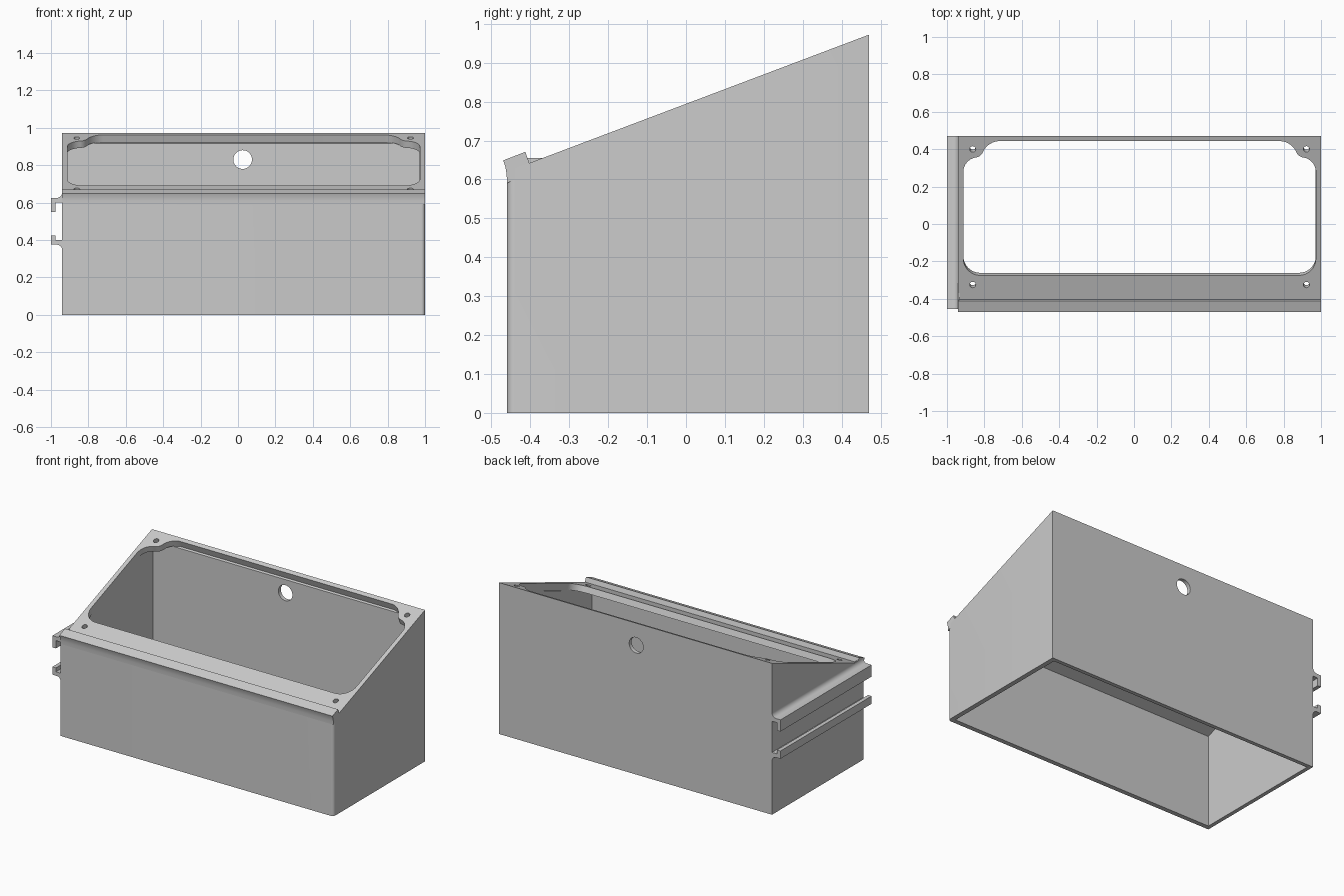
import bpy, bmesh, math
from mathutils import Vector

old = bpy.data.objects.get("Cube")
if old:
    bpy.data.objects.remove(old)

LEFT, RIGHT, FRONT, BACK = -0.94, 1.0, -0.46, 0.47
MID = (LEFT + RIGHT) / 2
TOP, SLOPE = 0.972, 0.378
WALL, PLATE = 0.025, 0.042
NORMAL = Vector((0, -SLOPE, 1)).normalized()

grey = bpy.data.materials.new("light_grey")
grey.use_nodes = True
COLOUR = (0.6, 0.6, 0.6, 1)
grey.diffuse_color = COLOUR
grey.node_tree.nodes["Principled BSDF"].inputs["Base Color"].default_value = COLOUR


def top_z(y):
    return TOP - SLOPE * (BACK - y)


def prism(name, ring_a, ring_b):
    """Solid between two matching rings of points."""
    bm = bmesh.new()
    a = [bm.verts.new(p) for p in ring_a]
    b = [bm.verts.new(p) for p in ring_b]
    bm.faces.new(a)
    bm.faces.new(b)
    for i in range(len(a)):
        j = (i + 1) % len(a)
        bm.faces.new((a[i], a[j], b[j], b[i]))
    bmesh.ops.recalc_face_normals(bm, faces=bm.faces)
    mesh = bpy.data.meshes.new(name)
    bm.to_mesh(mesh)
    bm.free()
    mesh.materials.append(grey)
    obj = bpy.data.objects.new(name, mesh)
    bpy.context.collection.objects.link(obj)
    return obj


def along_x(name, profile, x0, x1):
    return prism(name, [(x0, y, z) for y, z in profile], [(x1, y, z) for y, z in profile])


def along_y(name, profile, y0, y1):
    return prism(name, [(x, y0, z) for x, z in profile], [(x, y1, z) for x, z in profile])


def through_plate(name, plan, depth):
    """Cutter at right angles to the sloping top."""
    pts = [Vector((x, y, top_z(y))) for x, y in plan]
    return prism(name, [p + NORMAL * 0.06 for p in pts], [p - NORMAL * depth for p in pts])


def circle(cx, cy, r, n=24):
    return [(cx + r * math.cos(math.tau * i / n), cy + r * math.sin(math.tau * i / n))
            for i in range(n)]


def rounded(corners, steps=8):
    """Round each (x, y, distance) corner with a circular-looking arc."""
    out = []
    for i, (x, y, d) in enumerate(corners):
        c = Vector((x, y))
        before = Vector(corners[i - 1][:2])
        after = Vector(corners[(i + 1) % len(corners)][:2])
        p = c + (before - c).normalized() * d
        q = c + (after - c).normalized() * d
        for k in range(steps + 1):
            t = k / steps
            wa, wc, wb = (1 - t) ** 2, 1.414 * t * (1 - t), t * t
            out.append(tuple((p * wa + c * wc + q * wb) / (wa + wc + wb)))
    return out


def select(obj):
    bpy.ops.object.select_all(action="DESELECT")
    obj.select_set(True)
    bpy.context.view_layer.objects.active = obj


def cut(obj, cutter):
    mod = obj.modifiers.new("cut", "BOOLEAN")
    mod.operation, mod.solver, mod.object = "DIFFERENCE", "EXACT", cutter
    select(obj)
    bpy.ops.object.modifier_apply(modifier=mod.name)
    bpy.data.objects.remove(cutter)


# Wedge-shaped box with one rounded front corner
box = along_x("housing", [(FRONT, 0), (BACK, 0), (BACK, TOP), (FRONT, top_z(FRONT))], LEFT, RIGHT)
bm = bmesh.new()
bm.from_mesh(box.data)
corner = [e for e in bm.edges
          if all(v.co.x > 0.99 and v.co.y < FRONT + 0.01 for v in e.verts)]
bmesh.ops.bevel(bm, geom=corner, offset=0.02, segments=6, profile=0.5, affect="EDGES")
bm.to_mesh(box.data)
bm.free()

# Hollow interior, open at the bottom
y0, y1 = FRONT + 0.03, BACK - WALL
cut(box, along_x("cavity_cutter", [(y0, -0.1), (y1, -0.1), (y1, top_z(y1) - PLATE),
                                   (y0, top_z(y0) - PLATE)], LEFT + WALL, RIGHT - 0.03))

# Large opening with corner pads for the screws
half = 0.9425
side = [(half, -0.275, 0.09), (half, 0.345, 0.065), (half - 0.095, 0.36, 0.025),
        (half - 0.13, 0.443, 0.06)]
corners = [(MID + x, y, d) for x, y, d in side]
corners += [(MID - x, y, d) for x, y, d in reversed(side)]
cut(box, through_plate("opening_cutter", rounded(corners), PLATE + 0.002))

# Four screw holes
for sx in (-1, 1):
    for y in (-0.325, 0.4):
        cut(box, through_plate("screw_cutter", circle(MID + sx * 0.892, y, 0.016), 0.08))

# Cable hole in the back
cut(box, along_y("cable_cutter", circle(0.025, 0.83, 0.05, 40), 0.4, 0.55))

# Raised lip flaring out along the top front edge
lip = along_x("front_lip", [(FRONT, 0.59), (-0.461, 0.612), (-0.464, 0.632), (-0.47, 0.649),
                            (-0.413, 0.671), (-0.402, 0.64), (-0.44, 0.6)], LEFT, RIGHT)

# Hooked rails on the right side, each with a curved root
OUT, HOOK, ROOT = -1.0, -0.975, LEFT + 0.008


def root_curve(z, sign, r=0.03):
    return [(LEFT - r + r * math.sin(a), z + sign * r * (1 - math.cos(a)))
            for a in (math.pi / 2 * i / 8 for i in range(9))]


upper = [(OUT, 0.55), (OUT, 0.625)] + root_curve(0.625, 1)
upper += [(ROOT, 0.655), (ROOT, 0.6), (HOOK, 0.6), (HOOK, 0.55)]
lower = [(OUT, 0.425), (OUT, 0.375)] + root_curve(0.375, -1)
lower += [(ROOT, 0.345), (ROOT, 0.4), (HOOK, 0.4), (HOOK, 0.425)]
rails = [along_y("upper_rail", upper, -0.455, BACK), along_y("lower_rail", lower, -0.455, BACK)]

for obj in [box, lip] + rails:
    select(obj)
    bpy.ops.object.shade_smooth_by_angle(angle=math.radians(30))
